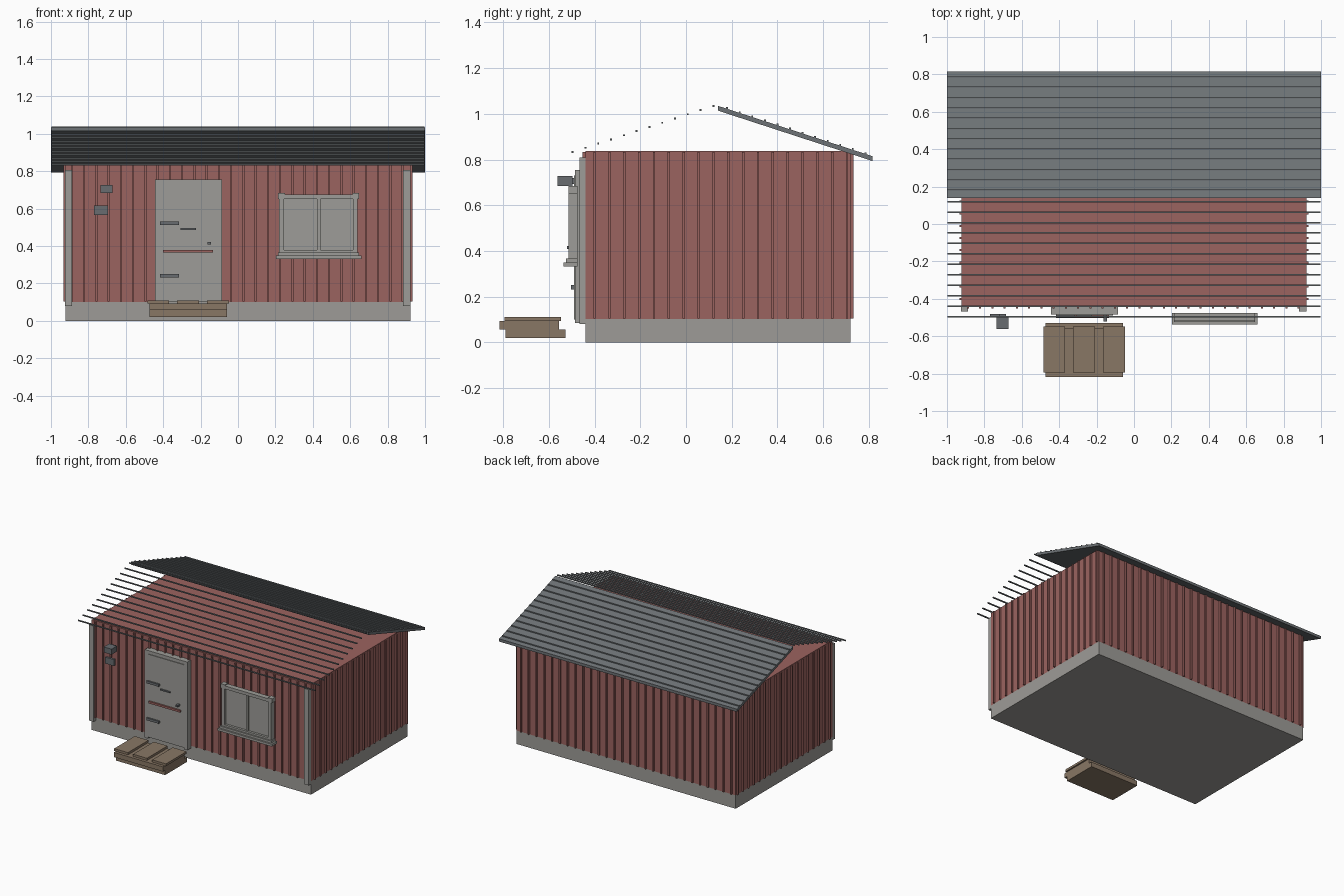
import bpy, bmesh
from mathutils import Matrix, Vector

cube = bpy.data.objects.get("Cube")
if cube:
    bpy.data.objects.remove(cube, do_unlink=True)


def material(name, rgb):
    m = bpy.data.materials.new(name)
    m.use_nodes = True
    m.diffuse_color = (*rgb, 1)
    m.node_tree.nodes["Principled BSDF"].inputs["Base Color"].default_value = (*rgb, 1)
    return m


RED = material("barn_red", (0.33, 0.125, 0.115))
TRIM = material("pale_trim", (0.34, 0.335, 0.315))
CONCRETE = material("concrete", (0.34, 0.33, 0.31))
ROOF = material("roof_grey", (0.155, 0.17, 0.18))
METAL = material("dark_metal", (0.14, 0.15, 0.16))
WOOD = material("weathered_wood", (0.25, 0.185, 0.13))


def boxes(name, mat, spans):
    """One object made of boxes, each given as (x range, y range, z range)."""
    bm = bmesh.new()
    for span in spans:
        centre = Vector([(a + b) / 2 for a, b in span])
        size = [abs(b - a) for a, b in span]
        bmesh.ops.create_cube(bm, size=1, matrix=Matrix.Translation(centre) @ Matrix.Diagonal((*size, 1)))
    mesh = bpy.data.meshes.new(name)
    bm.to_mesh(mesh)
    bm.free()
    mesh.materials.append(mat)
    ob = bpy.data.objects.new(name, mesh)
    bpy.context.collection.objects.link(ob)
    return ob


def around(c, half):
    return (c - half, c + half)


# Foundation and walls
WX, FRONT, BACK = (-0.922, 0.922), -0.44, 0.72
EAVE = 0.838
boxes("foundation", CONCRETE, [(WX, (FRONT, BACK), (0, 0.102))])
boxes("walls", RED, [(WX, (FRONT, BACK), (0.102, EAVE))])

# Vertical battens on all four walls
UP = (0.104, 0.834)
columns = [0.88 - 0.0655 * i for i in range(28)]
rows = [0.705 - 0.065 * i for i in range(18)]
boxes("front_battens", RED, [(around(x, 0.005), (FRONT - 0.013, FRONT), UP) for x in columns])
boxes("back_battens", RED, [(around(x, 0.005), (BACK, BACK + 0.013), UP) for x in columns])
for side, name in ((1, "left"), (-1, "right")):
    boxes(name + "_battens", RED,
          [(around(side * 0.928, 0.006), around(y, 0.005), UP) for y in rows])

# Front corner boards
boxes("corner_boards", TRIM, [(x, (-0.467, -0.44), (0.08, 0.808))
                              for x in ((-0.925, -0.888), (0.883, 0.922))])

# Rear roof slab, sloping down to the back
RIDGE, SLOPE, TOP = 0.14, -0.326, 1.035
slab = boxes("roof_slab", ROOF, [((-1, 1), (RIDGE, 0.816), (TOP - 0.021, TOP))])
for v in slab.data.vertices:
    v.co.z += (v.co.y - RIDGE) * SLOPE


# Roof ribs: on the rear slab, and alone over the front slope
def ribs(name, ys, lift):
    boxes(name, ROOF, [((-0.997, 0.997), around(y, 0.004),
                        around(TOP + lift + abs(y - RIDGE) * SLOPE, 0.004)) for y in ys])


ribs("rear_roof_ribs", [0.18 + 0.055 * i for i in range(12)], 0.003)
ribs("front_roof_ribs", [0.12 - 0.056 * i for i in range(12)], 0.006)

# Door
boxes("door_frame", TRIM, [
    ((-0.445, -0.418), (-0.485, -0.44), (0.085, 0.755)),
    ((-0.113, -0.086), (-0.485, -0.44), (0.085, 0.755)),
    ((-0.418, -0.113), (-0.485, -0.44), (0.73, 0.755))])
boxes("door_panel", TRIM, [((-0.418, -0.113), (-0.49, -0.445), (0.1, 0.73))])
boxes("door_hinges", METAL, [((-0.418, -0.315), (-0.503, -0.49), around(z, 0.009))
                             for z in (0.241, 0.522)])
boxes("door_plate", METAL, [((-0.308, -0.225), (-0.499, -0.49), (0.487, 0.497))])
boxes("door_knob", METAL, [(around(-0.154, 0.009), (-0.52, -0.49), (0.409, 0.422))])
boxes("door_bar", RED, [((-0.4, -0.135), (-0.503, -0.49), (0.365, 0.38))])

# Window
WY = (-0.515, -0.475)
boxes("window_frame", TRIM, [
    ((0.22, 0.247), WY, (0.362, 0.66)),
    ((0.615, 0.64), WY, (0.362, 0.66)),
    ((0.247, 0.615), WY, (0.652, 0.676)),
    ((0.213, 0.25), WY, (0.652, 0.684)),
    ((0.612, 0.648), WY, (0.652, 0.684)),
    ((0.247, 0.615), WY, (0.362, 0.38))])
boxes("window_divider", TRIM, [(around(0.431, 0.009), (-0.507, -0.48), (0.38, 0.652))])
boxes("window_pane", TRIM, [((0.247, 0.615), (-0.497, -0.48), (0.38, 0.652))])
boxes("window_sill", TRIM, [((0.204, 0.66), (-0.537, -0.475), (0.332, 0.35)),
                            ((0.213, 0.648), (-0.525, -0.475), (0.35, 0.366))])

# Wall lamp and meter box
boxes("wall_lamp", METAL, [((-0.735, -0.67), (-0.562, -0.497), (0.685, 0.727)),
                           ((-0.72, -0.685), (-0.497, -0.48), (0.692, 0.72))])
boxes("meter_box", METAL, [((-0.77, -0.695), (-0.497, -0.48), (0.567, 0.616))])

# Wooden step with three planks
boxes("step_base", WOOD, [((-0.472, -0.06), (-0.79, -0.528), (0.02, 0.057)),
                          ((-0.472, -0.06), (-0.817, -0.555), (0.057, 0.093))])
boxes("step_planks", WOOD, [(around(x, 0.058), (-0.795, -0.548), (0.093, 0.11))
                            for x in (-0.427, -0.267, -0.107)])
